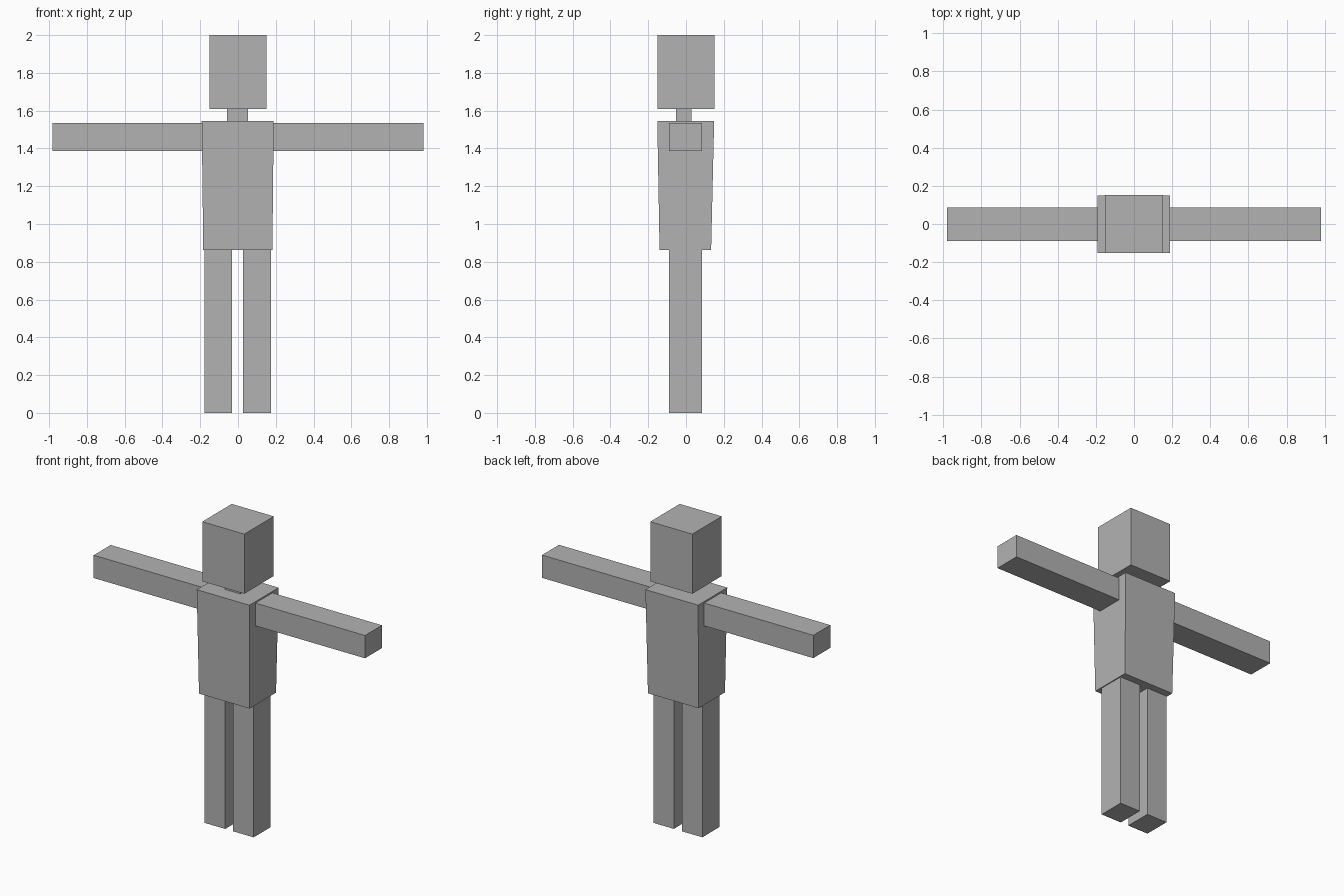
import bpy, bmesh

if "Cube" in bpy.data.objects:
    bpy.data.objects.remove(bpy.data.objects["Cube"])

grey = bpy.data.materials.new("plain grey")
grey.diffuse_color = (0.45, 0.45, 0.45, 1)
grey.use_nodes = True
grey.node_tree.nodes["Principled BSDF"].inputs["Base Color"].default_value = grey.diffuse_color


def block(name, x, y, z, bottom_x=None, bottom_y=None):
    """Box between (min, max) ranges, with an optional tapered bottom."""
    bm = bmesh.new()
    bmesh.ops.create_cube(bm, size=1)
    for v in bm.verts:
        top = v.co.z > 0
        rx = x if top else (bottom_x or x)
        ry = y if top else (bottom_y or y)
        v.co = (rx[v.co.x > 0], ry[v.co.y > 0], z[top])
    mesh = bpy.data.meshes.new(name)
    bm.to_mesh(mesh)
    bm.free()
    mesh.materials.append(grey)
    obj = bpy.data.objects.new(name, mesh)
    bpy.context.collection.objects.link(obj)
    return obj


# Head, neck and tapered torso
block("head", (-0.152, 0.152), (-0.152, 0.152), (1.61, 2.0))
block("neck", (-0.057, 0.054), (-0.053, 0.028), (1.545, 1.61))
block("torso", (-0.192, 0.189), (-0.152, 0.149), (0.863, 1.545),
      (-0.184, 0.182), (-0.140, 0.133))

# Limbs, slightly off the centre line like the torso
limb_y = (-0.089, 0.086)
centre = -0.0015
for side, s in (("left", 1), ("right", -1)):
    arm_x = sorted((s * 0.188 + centre, s * 0.981))
    leg_x = sorted((s * 0.029 + centre, s * 0.177 + centre))
    block(side + "_arm", arm_x, limb_y, (1.386, 1.535))
    block(side + "_leg", leg_x, limb_y, (0.0, 0.863))
